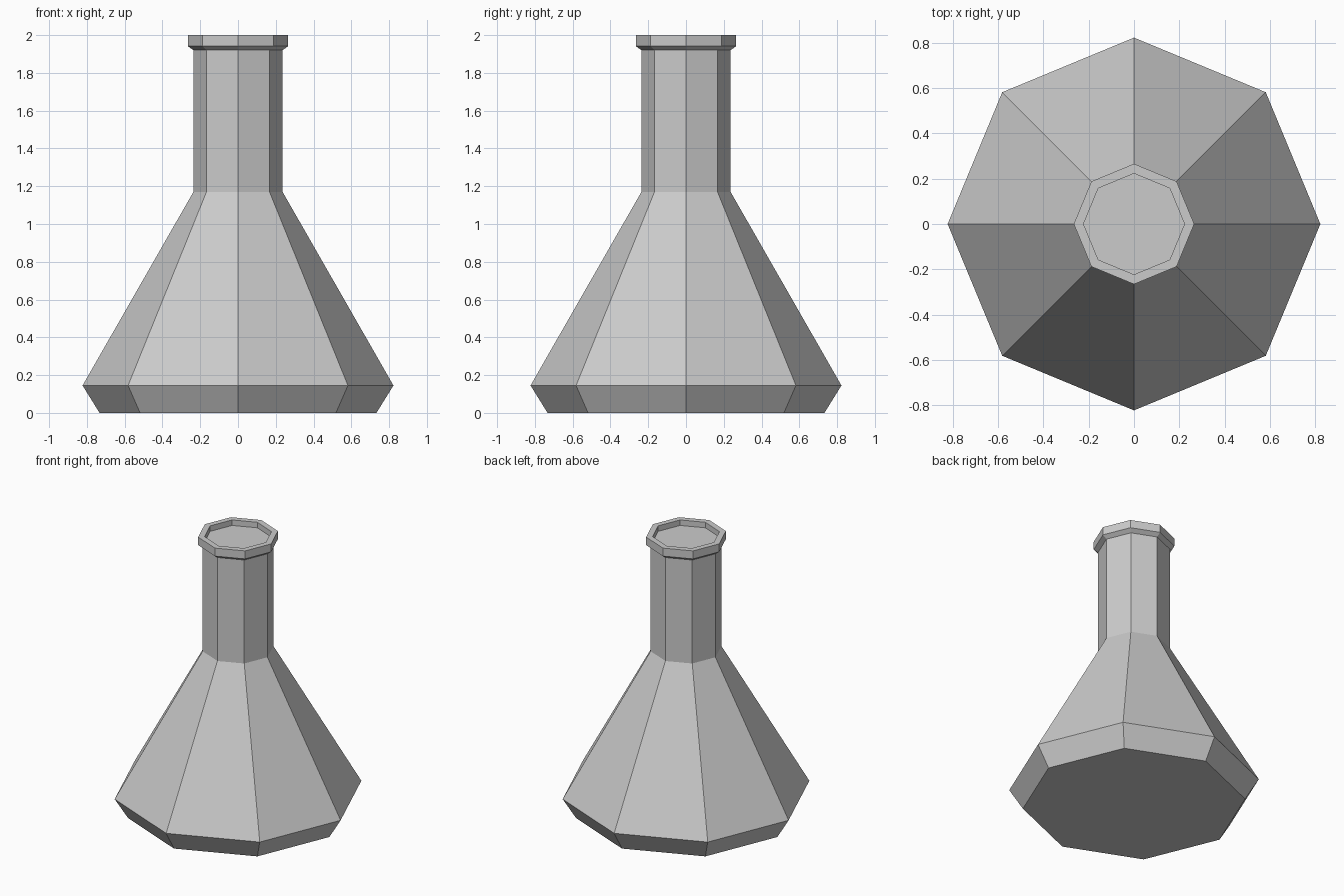
import bpy, bmesh
from math import cos, sin, tau

if "Cube" in bpy.data.objects:
    bpy.data.objects.remove(bpy.data.objects["Cube"])

SIDES = 8


def lathe(name, profile):
    """Revolve (radius, z) points into a flat-faced octagonal solid with end caps."""
    bm = bmesh.new()
    rings = [[bm.verts.new((r * cos(tau * i / SIDES), r * sin(tau * i / SIDES), z))
              for i in range(SIDES)] for r, z in profile]
    for a, b in zip(rings, rings[1:]):
        for i in range(SIDES):
            j = (i + 1) % SIDES
            bm.faces.new((a[i], a[j], b[j], b[i]))
    bm.faces.new(rings[0][::-1])
    bm.faces.new(rings[-1])
    bmesh.ops.recalc_face_normals(bm, faces=bm.faces)
    mesh = bpy.data.meshes.new(name)
    bm.to_mesh(mesh)
    bm.free()
    obj = bpy.data.objects.new(name, mesh)
    bpy.context.collection.objects.link(obj)
    return obj


# Flask: chamfered base, sloped body, straight neck, flared lip, shallow mouth recess
lathe("flask", [
    (0.733, 0.0), (0.823, 0.145),
    (0.236, 1.17), (0.236, 1.92),
    (0.266, 1.942), (0.266, 2.0),
    (0.223, 2.0), (0.223, 1.96),
])
